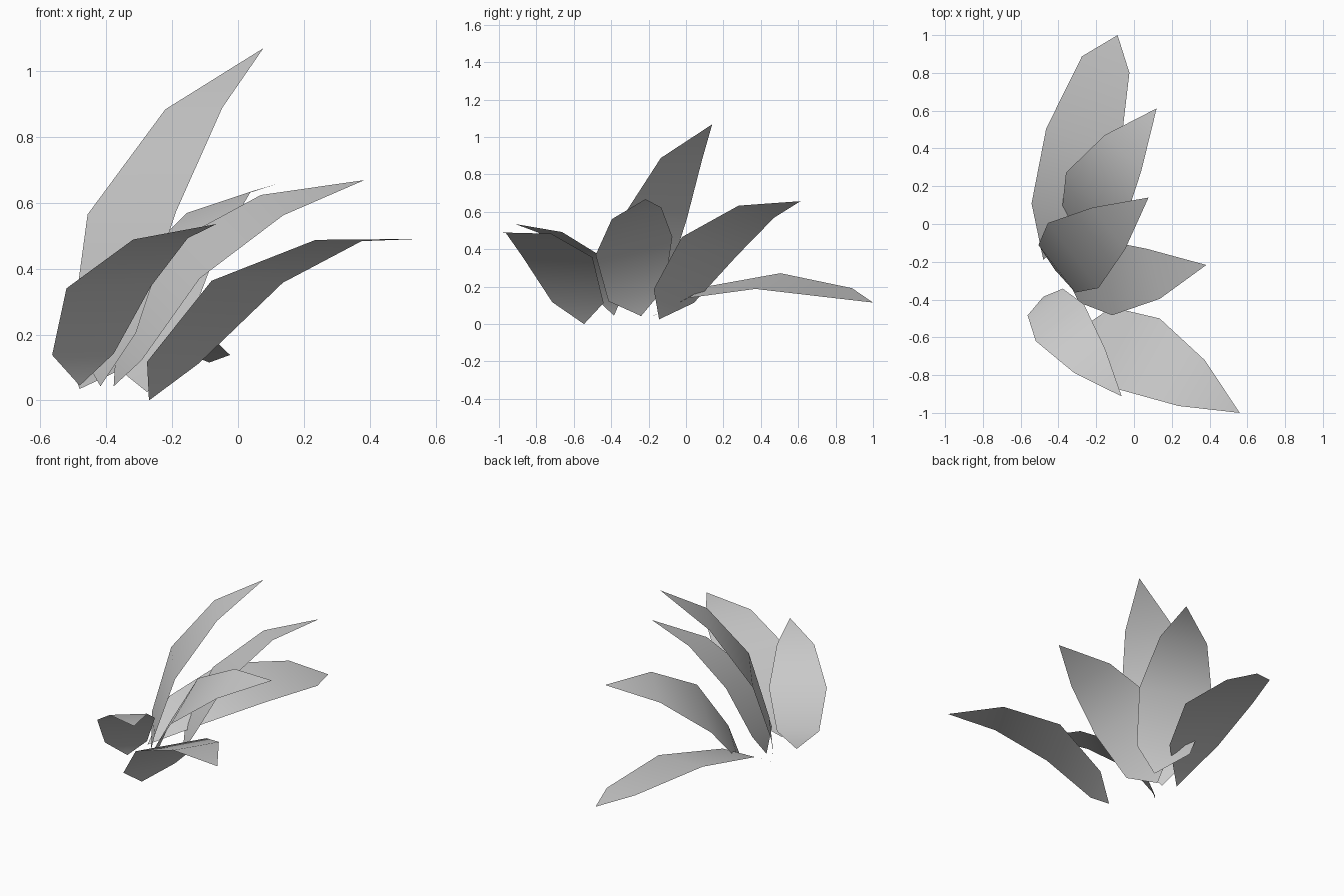
import bpy
import bmesh
from mathutils import Vector

default_cube = bpy.data.objects.get("Cube")
if default_cube:
    bpy.data.objects.remove(default_cube, do_unlink=True)

# Single pale grey for every leaf
grey = bpy.data.materials.new("pale_grey")
grey.use_nodes = True
colour = (0.6, 0.6, 0.6, 1)
grey.diffuse_color = colour
grey.node_tree.nodes["Principled BSDF"].inputs["Base Color"].default_value = colour

# Relative width of the blade at the three inner points of the midline
TAPER = (0.73, 1, 0.645)


def make_leaf(name, midline, half_width):
    """Flat pointed blade: a midline path widened to the left and right."""
    points = [Vector(p) for p in midline]
    side = Vector(half_width)
    bm = bmesh.new()
    base = bm.verts.new(points[0])
    pairs = []
    for point, width in zip(points[1:-1], TAPER):
        right = bm.verts.new(point - side * width)
        left = bm.verts.new(point + side * width)
        pairs.append((right, left))
    tip = bm.verts.new(points[-1])

    # Pointed root, two broad panels, pointed tip
    bm.faces.new((base, *pairs[0]))
    for (right_a, left_a), (right_b, left_b) in zip(pairs, pairs[1:]):
        bm.faces.new((right_a, right_b, left_b, left_a))
    bm.faces.new((pairs[-1][0], tip, pairs[-1][1]))
    for face in bm.faces:
        face.smooth = True

    mesh = bpy.data.meshes.new(name)
    bm.to_mesh(mesh)
    bm.free()
    mesh.materials.append(grey)
    leaf = bpy.data.objects.new(name, mesh)
    bpy.context.collection.objects.link(leaf)
    return leaf


# Long low leaf reaching forward and left
make_leaf("front_left_leaf",
          [(-.27, -.545, 0), (-.197, -.578, .115), (.028, -.688, .36),
           (.305, -.842, .485), (.56, -1, .49)],
          (.108, .188, -.003))

# Short leaf arching forward
make_leaf("front_right_leaf",
          [(-.48, -.385, .045), (-.47, -.413, .14), (-.392, -.523, .343),
           (-.235, -.725, .49), (-.065, -.913, .535)],
          (.128, .097, .003))

# Leaf arching to the left
make_leaf("left_leaf",
          [(-.377, -.24, .043), (-.33, -.265, .157), (-.168, -.278, .418),
           (.103, -.264, .592), (.383, -.217, .668)],
          (-.052, .205, .048))

# Tall upright leaf
make_leaf("tall_leaf",
          [(-.417, -.245, .043), (-.408, -.237, .2), (-.322, -.167, .568),
           (-.134, -.024, .885), (.077, .14, 1.068)],
          (-.134, .172, -.004))

# Leaf arching to the back
make_leaf("back_left_leaf",
          [(-.275, -.144, .025), (-.275, -.065, .15), (-.21, .125, .415),
           (-.058, .376, .601), (.12, .612, .657)],
          (-.15, .147, -.05))

# Low drooping leaf at the back
make_leaf("back_drooping_leaf",
          [(-.48, -.19, .035), (-.4, .06, .17), (-.27, .438, .23),
           (-.15, .844, .165), (-.087, 1, .115)],
          (-.195, .067, .042))
